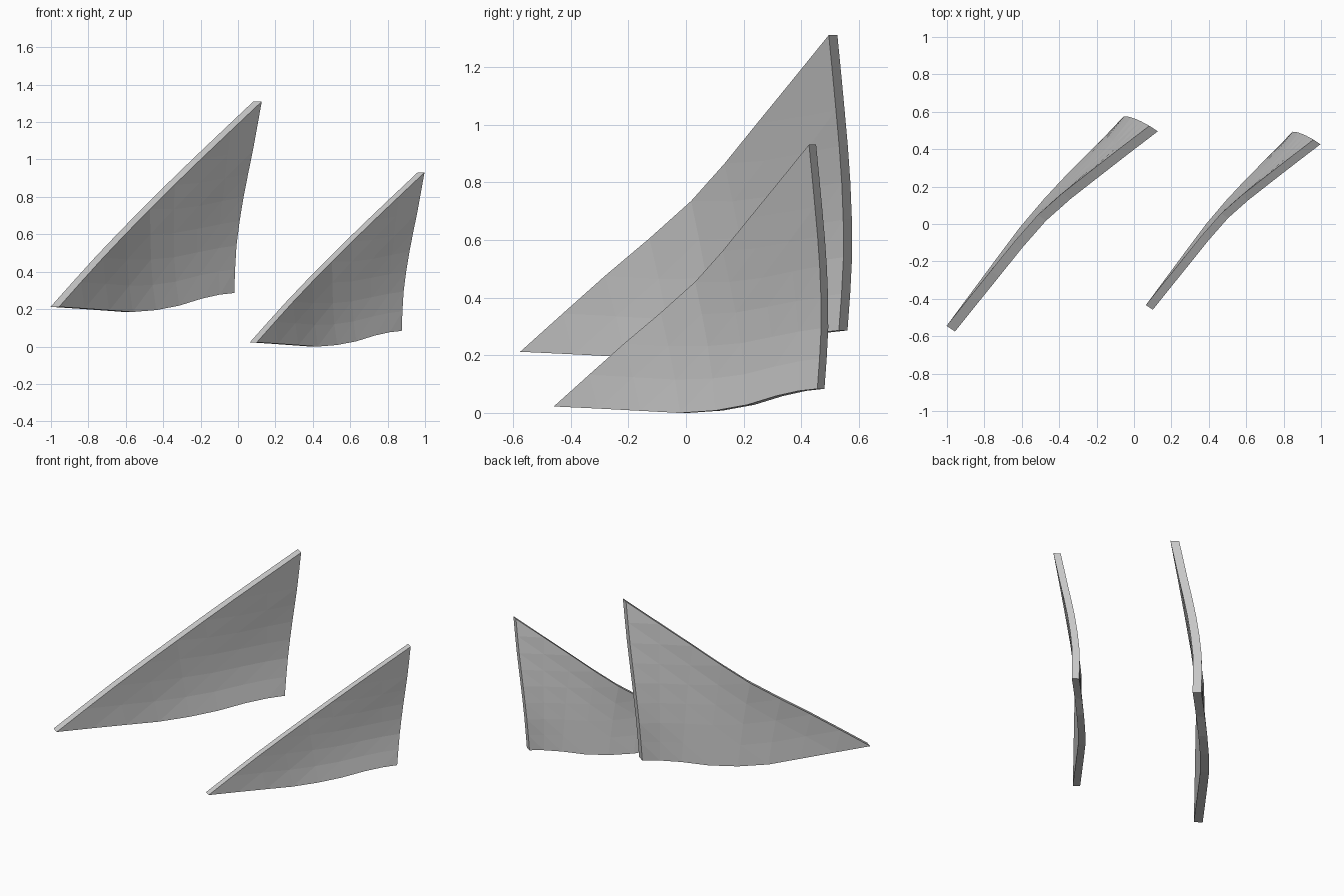
import bpy, bmesh
from mathutils import Vector

if "Cube" in bpy.data.objects:
    bpy.data.objects.remove(bpy.data.objects["Cube"])

N = 8                                    # facets along each edge
THICK = Vector((-0.045, 0.03, 0.0))      # front face to back face
BULGE = Vector((-0.83, 0.55, 0.0))       # belly direction

# Edge curves of the front face: luff (tack to head), foot (tack to clew), leech (clew to head)
LUFF = [(-.957, -.575, .212), (-.72, -.28, .476), (-.47, .018, .735), (-.2, .243, 1.0), (.127, .495, 1.31)]
FOOT = [(-.957, -.575, .212), (-.74, -.282, .198), (-.538, -.014, .185), (-.338, .21, .213), (-.15, .40, .268), (-.02, .53, .286)]
LEECH = [(-.02, .53, .286), (-.008, .546, .54), (.03, .54, .80), (.08, .52, 1.05), (.127, .495, 1.31)]


def curve(points, t):
    """Smooth interpolation through the points, t in 0..1."""
    p = [Vector(q) for q in points]
    p = [2 * p[0] - p[1]] + p + [2 * p[-1] - p[-2]]
    s = t * (len(points) - 1)
    i = min(int(s), len(points) - 2)
    f = s - i
    a, b, c, d = p[i:i + 4]
    return 0.5 * (2 * b + (c - a) * f + (2 * a - 5 * b + 4 * c - d) * f ** 2
                  + (3 * b - a - 3 * c + d) * f ** 3)


def surface(u, v, belly):
    """Point on the sail: u from tack to leech, v from foot to luff."""
    p = curve(FOOT, u).lerp(curve(LUFF, u), v)
    leech_bow = curve(LEECH, v) - Vector(LEECH[0]).lerp(Vector(LEECH[-1]), v)
    return p + leech_bow * u * u + BULGE * belly * 27 * (1 - u) * u * u * v * (1 - v)


def sail(name, scale, offset):
    bm = bmesh.new()

    def sheet(shift, belly):
        return [[bm.verts.new((surface(i / N, j / max(i, 1), belly) + shift) * scale + offset)
                 for j in range(i + 1)] for i in range(N + 1)]

    front, back = sheet(Vector(), 0.008), sheet(THICK, -0.024)
    # Triangulated front and back faces
    for g in (front, back):
        for i in range(N):
            for j in range(i + 1):
                bm.faces.new((g[i][j], g[i + 1][j], g[i + 1][j + 1]))
                if j < i:
                    bm.faces.new((g[i][j], g[i + 1][j + 1], g[i][j + 1]))
    # Edge strips along foot, leech and luff
    loop = [(i, 0) for i in range(N)] + [(N, j) for j in range(N)] + [(i, i) for i in range(N, 0, -1)]
    for (a, b), (c, d) in zip(loop, loop[1:] + loop[:1]):
        bm.faces.new((front[a][b], front[c][d], back[c][d], back[a][b]))
    bmesh.ops.recalc_face_normals(bm, faces=bm.faces)
    mesh = bpy.data.meshes.new(name)
    bm.to_mesh(mesh)
    bm.free()
    bpy.context.collection.objects.link(bpy.data.objects.new(name, mesh))


sail("large_sail", 1.0, Vector((0, 0, 0)))
sail("small_sail", 0.827, Vector((.892, .017, -.153)))
